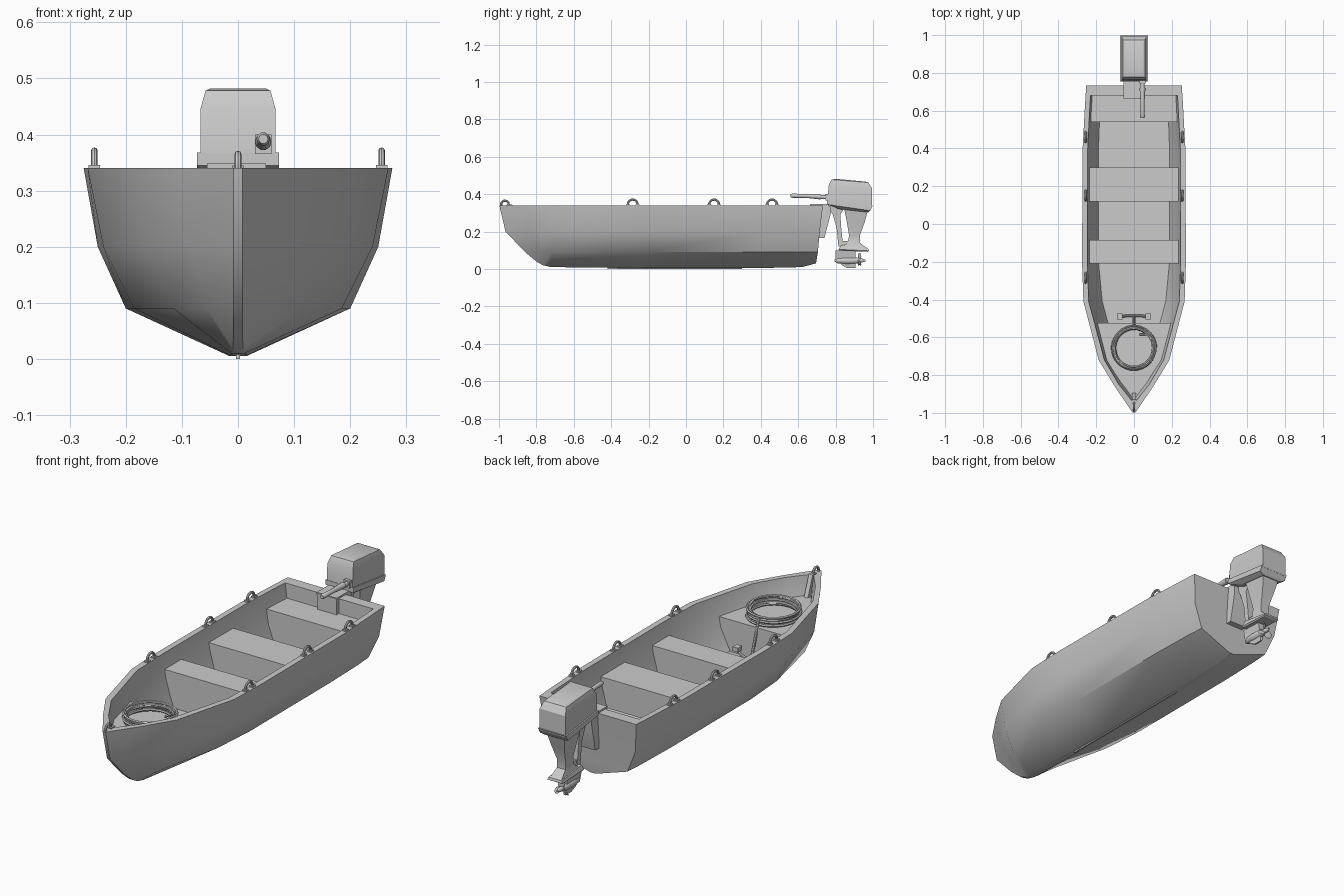
import bpy, bmesh, math
from mathutils import Vector, Matrix

if "Cube" in bpy.data.objects:
    bpy.data.objects.remove(bpy.data.objects["Cube"])


def finish(ob, angle=30):
    bpy.ops.object.select_all(action='DESELECT')
    ob.select_set(True)
    bpy.context.view_layer.objects.active = ob
    bpy.ops.object.shade_smooth_by_angle(angle=math.radians(angle))
    return ob


def make(name, bm, angle=30):
    bmesh.ops.recalc_face_normals(bm, faces=bm.faces)
    me = bpy.data.meshes.new(name)
    bm.to_mesh(me)
    bm.free()
    ob = bpy.data.objects.new(name, me)
    bpy.context.collection.objects.link(ob)
    return finish(ob, angle)


def loft(name, halves, angle=30):
    """Bridge left-right symmetric rings, each given by its right half."""
    bm = bmesh.new()
    rings = []
    for h in halves:
        full = list(h) + [(-x, y, z) for x, y, z in reversed(h)]
        rings.append([bm.verts.new(p) for p in full])
    n = len(rings[0])
    for a, b in zip(rings, rings[1:]):
        for i in range(n):
            j = (i + 1) % n
            bm.faces.new((a[i], a[j], b[j], b[i]))
    for r in (rings[0], rings[-1]):
        for i in range(n // 2 - 1):
            bm.faces.new((r[i], r[i + 1], r[n - 2 - i], r[n - 1 - i]))
    return make(name, bm, angle)


def slabs(name, rows, angle=30):
    """Stack of rectangles: half width, front y, z, back y, z."""
    return loft(name, [[(w, y0, z0), (w, y1, z1)] for w, y0, z0, y1, z1 in rows], angle)


def tube(name, pts, r, res=3, radii=None):
    cu = bpy.data.curves.new(name, 'CURVE')
    cu.dimensions = '3D'
    cu.bevel_depth, cu.bevel_resolution, cu.use_fill_caps = r, res, True
    sp = cu.splines.new('POLY')
    sp.points.add(len(pts) - 1)
    for i, p in enumerate(pts):
        sp.points[i].co = (*p, 1)
        sp.points[i].radius = radii[i] if radii else 1
    ob = bpy.data.objects.new(name, cu)
    bpy.context.collection.objects.link(ob)
    bpy.ops.object.select_all(action='DESELECT')
    ob.select_set(True)
    bpy.context.view_layer.objects.active = ob
    bpy.ops.object.convert(target='MESH')
    return finish(bpy.context.object, 40)


def box(name, x0, x1, y0, y1, z0, z1):
    bm = bmesh.new()
    bmesh.ops.create_cube(bm, size=1, matrix=Matrix.Translation(
        ((x0 + x1) / 2, (y0 + y1) / 2, (z0 + z1) / 2)) @ Matrix.Diagonal((x1 - x0, y1 - y0, z1 - z0, 1)))
    return make(name, bm)


# Hull: sections of keel, chine, middle and gunwale, from bow to stern
hull = loft("hull", [
    [(.008, -.80, .04), (.008, -.86, .09), (.008, -.965, .2), (.008, -.998, .34)],
    [(.009, -.765, .02), (.055, -.79, .09), (.088, -.84, .2), (.102, -.86, .34)],
    [(.012, -.72, .01), (.115, -.72, .09), (.165, -.72, .2), (.187, -.72, .34)],
    [(.015, -.41, .007), (.185, -.41, .09), (.24, -.41, .2), (.268, -.41, .34)],
    [(.015, -.2, .005), (.2, -.2, .09), (.25, -.2, .2), (.275, -.2, .34)],
    [(.015, .4, .005), (.2, .4, .09), (.25, .4, .2), (.272, .4, .34)],
    [(.015, .62, .01), (.194, .62, .09), (.242, .62, .2), (.26, .62, .34)],
    [(.015, .695, .03), (.188, .705, .09), (.236, .715, .2), (.253, .732, .34)]], 40)

# Inside of the hull, cut away
inner = [[(.004, -.80), (.004, -.915), (.004, -.945)],
         [(.03, -.77), (.065, -.83), (.08, -.85)],
         [(.085, -.72), (.137, -.72), (.157, -.72)],
         [(.168, -.41), (.216, -.41), (.240, -.41)],
         [(.188, -.2), (.225, -.2), (.247, -.2)],
         [(.188, .4), (.225, .4), (.245, .4)],
         [(.18, .62), (.216, .62), (.234, .62)],
         [(.177, .68), (.212, .68), (.23, .68)]]
cutter = loft("hull_cutter", [[(*s[0], .1), (*s[1], .2), (*s[2], .34), (*s[2], .4)] for s in inner])
mod = hull.modifiers.new("hollow", 'BOOLEAN')
mod.operation, mod.object, mod.solver = 'DIFFERENCE', cutter, 'EXACT'
bpy.context.view_layer.objects.active = hull
bpy.ops.object.modifier_apply(modifier=mod.name)
bpy.data.objects.remove(cutter)
finish(hull, 40)

# Keel strip and inner stem post
box("keel_strip", -.004, .004, -.42, .3, 0, .012)
slabs("stem_post", [(.01, -.93, .24, -.89, .24), (.01, -.96, .345, -.93, .345)])

# Seats, with closed fronts
for name, y0, y1 in (("front_seat", -.21, -.085), ("middle_seat", .12, .30), ("stern_seat", .54, .69)):
    loft(name, [[(.192, y, .095), (.24, y, .27)] for y in (y0, y1)])

# Bow deck
loft("bow_deck", [[(.15, -.525, .095), (.215, -.525, .25)],
                  [(.09, -.72, .095), (.152, -.72, .25)],
                  [(.01, -.80, .095), (.01, -.93, .25)]])

# Rope coil with a loose end inside
coil = []
for i in range(6 * 32 + 1):
    a = i / 32
    r = .108 + .008 * math.cos(a * 2.4)
    t = a * math.tau
    coil.append((r * math.cos(t), -.655 + r * math.sin(t), .257 + .0075 * a))
coil += [(.1, -.61, .295), (.07, -.585, .285), (.03, -.585, .262)]
tube("rope_coil", coil, .006, 1)

# Anchor leaning on the deck
tube("anchor_shank", [(0, -.545, .295), (0, -.485, .11)], .007, 2)
arms = [(.085 * math.sin(t), -.485 - .012 * (1 - math.cos(t)), .11 + .05 * (1 - math.cos(t)))
        for t in [math.radians(-80 + 16 * k) for k in range(11)]]
tube("anchor_arms", arms, .007, 2)
for s in (-1, 1):
    box("anchor_fluke", s * .075 - .014, s * .075 + .014, -.505, -.475, .135, .155)


# Rope rings along the gunwale and at the bow
def ring(name, x, y, r):
    arc = [(x, y + r * math.cos(math.pi * k / 12), .345 + r * math.sin(math.pi * k / 12)) for k in range(13)]
    tube(name, [(x, y + r, .33)] + arc + [(x, y - r, .33)], .006, 2)


for s in (-1, 1):
    for y in (-.285, .15, .46):
        ring("gunwale_ring", s * .256, y, .026)
        for d in (-.026, .026):
            box("ring_foot", s * .256 - .01, s * .256 + .01, y + d - .011, y + d + .011, .335, .346)
ring("bow_ring", 0, -.968, .02)

# Motor cover and pan
slabs("motor_cover", [(.067, .757, .36, .995, .33), (.067, .762, .445, .995, .43),
                      (.058, .778, .478, .975, .462), (.05, .80, .482, .96, .467)], 25)
slabs("motor_pan", [(.073, .755, .368, .998, .338), (.073, .755, .345, .985, .312), (.05, .82, .32, .975, .303)])

# Motor leg with flared plate
slabs("motor_leg", [(.045, .845, .325, .972, .31), (.034, .86, .25, .955, .25), (.022, .872, .18, .93, .18),
                    (.022, .865, .14, .93, .14), (.03, .835, .12, .975, .105)], 40)
slabs("splash_plate", [(.035, .83, .128, .975, .108), (.04, .815, .105, .978, .097), (.035, .82, .098, .97, .092)])

# Gearcase, skeg and propeller
tube("gearcase", [(0, .795, .045), (0, .81, .045), (0, .86, .045), (0, .905, .045), (0, .925, .045)],
     .02, 3, [.3, .75, 1, .9, .7])
slabs("lower_leg", [(.018, .80, .098, .905, .098), (.01, .80, .05, .905, .05),
                    (.007, .835, .02, .905, .02), (.004, .86, .005, .905, .005)])
tube("propeller_hub", [(0, .90, .045), (0, .94, .045), (0, .96, .045)], .011, 3, [1, 1, .4])
for k in range(3):
    bm = bmesh.new()
    m = (Matrix.Translation((0, .928, .045)) @ Matrix.Rotation(math.radians(120 * k), 4, 'Y')
         @ Matrix.Translation((0, 0, .023)) @ Matrix.Rotation(.6, 4, 'Z') @ Matrix.Diagonal((.016, .003, .019, 1)))
    bmesh.ops.create_uvsphere(bm, u_segments=12, v_segments=8, radius=1, matrix=m)
    make("propeller_blade", bm)

# Transom clamp and swivel bracket
slabs("clamp_back", [(.05, .725, .345, .775, .335), (.05, .725, .30, .775, .30), (.045, .712, .165, .74, .165)])
box("clamp_top", -.055, .05, .665, .765, .338, .348)
box("clamp_front", -.05, .05, .663, .682, .27, .345)
slabs("swivel_bracket", [(.028, .755, .345, .85, .33), (.024, .785, .29, .825, .29),
                         (.02, .805, .22, .83, .22), (.02, .815, .12, .84, .12)], 40)
box("swivel_arm", -.015, .015, .82, .88, .13, .15)

# Tiller
tube("tiller_arm", [(.045, .70, .387), (.045, .80, .38)], .011, 3)
tube("tiller_grip", [(.045, .56, .392), (.045, .57, .392), (.045, .64, .39), (.045, .71, .387), (.045, .72, .387)],
     .012, 3, [.7, 1, .85, 1.25, 1.25])
box("tiller_mount", .03, .06, .745, .775, .365, .4)
